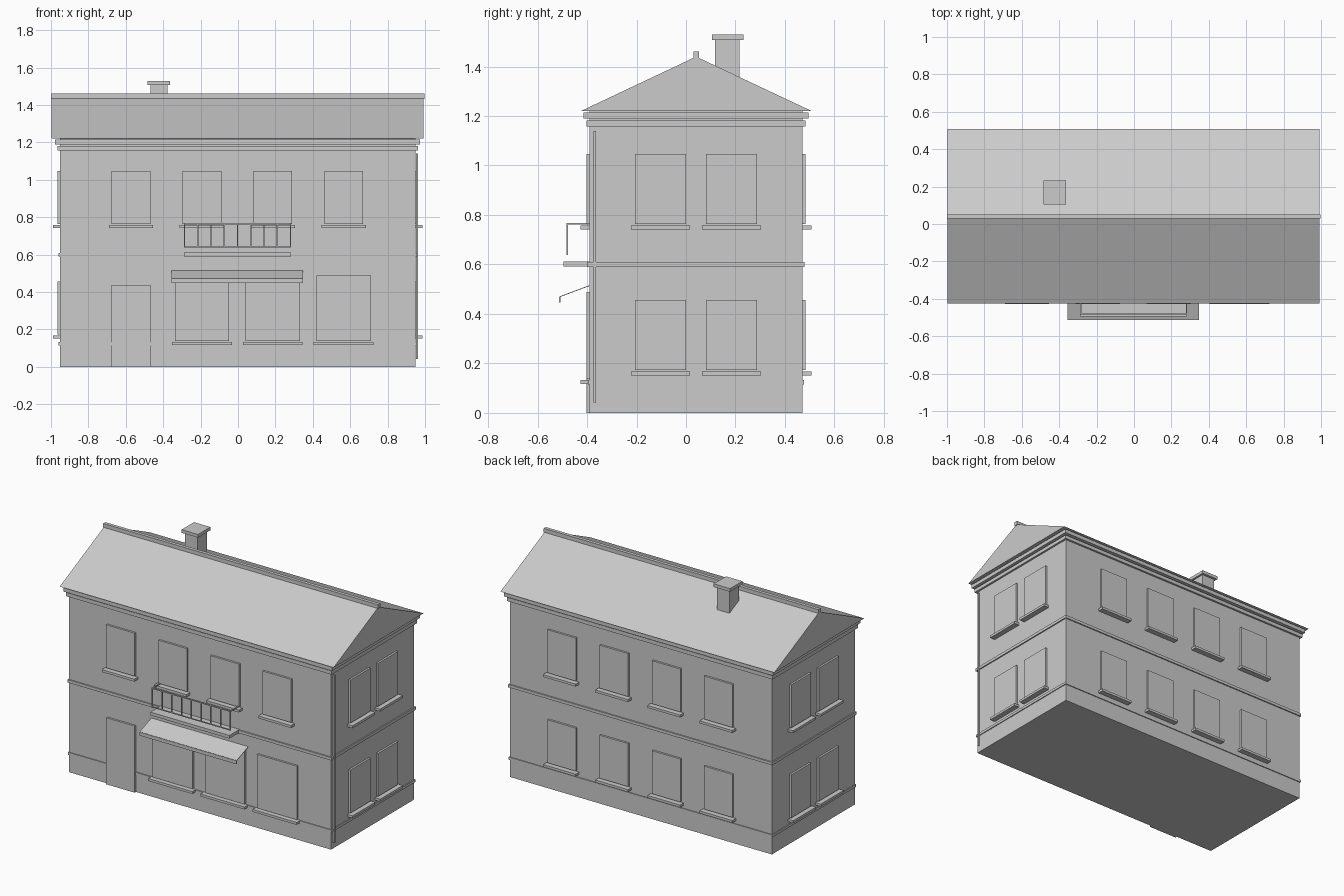
import bpy
import bmesh

cube = bpy.data.objects.get("Cube")
if cube:
    bpy.data.objects.remove(cube, do_unlink=True)

stone = bpy.data.materials.new("light_grey")
stone.use_nodes = True
GREY = (0.6, 0.6, 0.6, 1)
stone.diffuse_color = GREY
stone.node_tree.nodes["Principled BSDF"].inputs["Base Color"].default_value = GREY

# Outer wall faces
LEFT, RIGHT, FRONT, BACK = -0.953, 0.949, -0.39, 0.47
PANEL, SILL = 0.013, 0.037      # how far panes and sills stand out


def finish(name, bm):
    bmesh.ops.recalc_face_normals(bm, faces=bm.faces)
    mesh = bpy.data.meshes.new(name)
    bm.to_mesh(mesh)
    bm.free()
    mesh.materials.append(stone)
    obj = bpy.data.objects.new(name, mesh)
    bpy.context.collection.objects.link(obj)
    return obj


def box(name, x0, x1, y0, y1, z0, z1):
    bm = bmesh.new()
    bmesh.ops.create_cube(bm, size=1)
    for v in bm.verts:
        v.co = (x1 if v.co.x > 0 else x0,
                y1 if v.co.y > 0 else y0,
                z1 if v.co.z > 0 else z0)
    return finish(name, bm)


def ring(name, out, z0, z1):
    """Slab that runs round the house, standing out from the walls."""
    return box(name, LEFT - out, RIGHT + out, FRONT - out, BACK + out, z0, z1)


def on_wall(name, side, centre, width, z0, z1, out):
    """Plate lying on one wall."""
    a, b = centre - width / 2, centre + width / 2
    if side == "front":
        box(name, a, b, FRONT - out, FRONT, z0, z1)
    elif side == "back":
        box(name, a, b, BACK, BACK + out, z0, z1)
    elif side == "left":
        box(name, RIGHT, RIGHT + out, a, b, z0, z1)
    else:
        box(name, LEFT - out, LEFT, a, b, z0, z1)


def window(name, side, centre, z0, z1, width=0.207, drop=0.006):
    on_wall(name, side, centre, width, z0, z1, PANEL)
    on_wall(name + "_sill", side, centre, width + 0.03,
            z0 - drop - 0.016, z0 - drop, SILL)


# Walls, string courses and cornice
box("walls", LEFT, RIGHT, FRONT, BACK, 0, 1.22)
ring("plinth_trim", 0.006, 0.115, 0.132)
ring("floor_band", 0.008, 0.59, 0.609)
ring("lower_cornice", 0.013, 1.157, 1.181)
ring("upper_cornice", 0.025, 1.189, 1.214)

# Gabled roof
bm = bmesh.new()
ends = [[bm.verts.new((x, y, z)) for y, z in
         ((-0.425, 1.22), (0.508, 1.22), (0.041, 1.44))] for x in (-0.997, 0.992)]
for end in ends:
    bm.faces.new(end)
for i in range(3):
    j = (i + 1) % 3
    bm.faces.new((ends[0][i], ends[0][j], ends[1][j], ends[1][i]))
finish("roof", bm)
box("ridge_cap", -1, 0.997, 0.03, 0.052, 1.433, 1.46)

# Chimney
box("chimney", -0.468, -0.376, 0.117, 0.217, 1.3, 1.51)
box("chimney_cap", -0.483, -0.364, 0.105, 0.233, 1.508, 1.529)

# Windows: two storeys on back and sides, upper storey only on the front
columns = [-0.572 + 0.379 * i for i in range(4)]
for floor, z0, z1 in (("ground", 0.173, 0.456), ("upper", 0.764, 1.047)):
    for i, x in enumerate(columns):
        window(f"{floor}_back_window_{i}", "back", x, z0, z1)
        if floor == "upper":
            window(f"upper_front_window_{i}", "front", x, z0, z1)
    for side in ("left", "right"):
        for i, y in enumerate((-0.103, 0.184)):
            window(f"{floor}_{side}_window_{i}", side, y, z0, z1)

# Door and wide shop windows
on_wall("door", "front", columns[0], 0.207, 0, 0.437, PANEL)
for i, x in enumerate((-0.193, 0.186, 0.565)):
    window(f"shop_window_{i}", "front", x, 0.137, 0.489, 0.29, 0.004)

# Awning: thin sloping sheet with a valance
bm = bmesh.new()
bm.faces.new([bm.verts.new(p) for p in (
    (-0.356, -0.51, 0.468), (0.348, -0.51, 0.468),
    (0.348, FRONT, 0.513), (-0.356, FRONT, 0.513))])
sheet = finish("awning", bm)
sheet.modifiers.new("thickness", "SOLIDIFY").thickness = 0.003
box("awning_valance", -0.356, 0.348, -0.513, -0.508, 0.447, 0.469)

# Balcony slab and railing
X0, X1, Y = -0.289, 0.284, -0.483
box("balcony_slab", X0, X1, -0.495, FRONT, 0.591, 0.612)
box("balcony_top_rail", X0, X1, Y, Y + 0.008, 0.761, 0.768)
box("balcony_bottom_rail", X0, X1, Y, Y + 0.006, 0.638, 0.644)
for name, x in (("right", X0), ("left", X1 - 0.007)):
    box(f"balcony_{name}_rail", x, x + 0.007, Y, FRONT, 0.761, 0.768)
for i in range(9):
    x = X0 + (X1 - X0 - 0.006) * i / 8
    box(f"balcony_bar_{i}", x, x + 0.006, Y, Y + 0.006, 0.638, 0.765)

# Downpipe near the front corner
box("downpipe", RIGHT + 0.004, RIGHT + 0.014, -0.374, -0.364, 0.043, 1.14)
